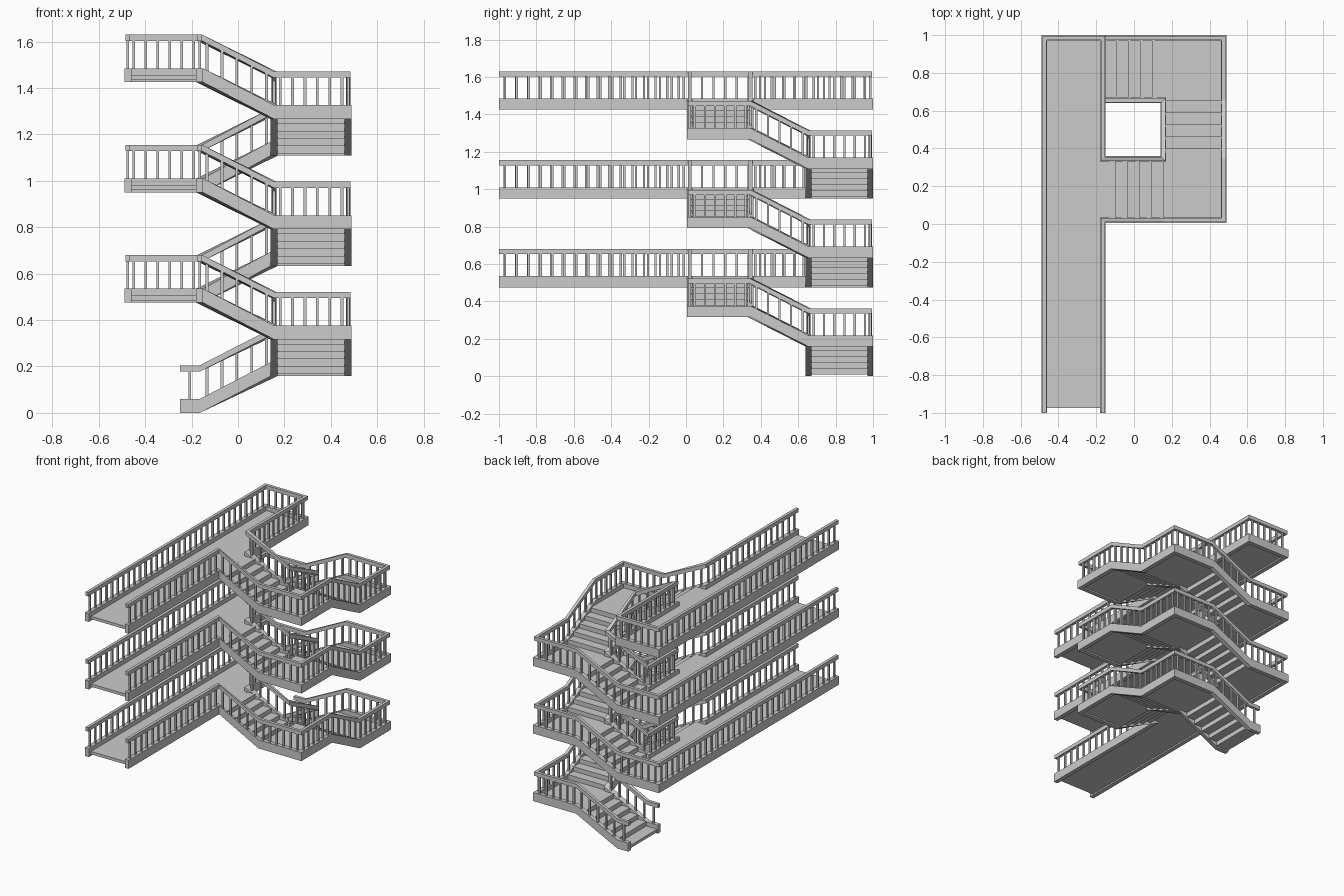
import bpy, bmesh
from mathutils import Vector

if "Cube" in bpy.data.objects:
    bpy.data.objects.remove(bpy.data.objects["Cube"])

FLOOR, RISE = 0.475, 0.1583        # storey height, rise of one flight
XL, XM, XR = -0.475, -0.165, 0.475  # walkway outer, walkway inner, landing outer
XI = 0.155                          # inner corner of landings
YB, YI, YJ, YF = 0.985, 0.655, 0.345, 0.02
DECK, THICK = 0.03, 0.02            # deck top above stringer base, slab thickness


def finish(bm, name):
    bmesh.ops.recalc_face_normals(bm, faces=bm.faces)
    me = bpy.data.meshes.new(name)
    bm.to_mesh(me)
    bm.free()
    ob = bpy.data.objects.new(name, me)
    bpy.context.collection.objects.link(ob)
    return ob


def add_box(bm, lo, hi):
    vs = [bm.verts.new((x, y, z)) for z in (lo[2], hi[2])
          for x, y in ((lo[0], lo[1]), (hi[0], lo[1]), (hi[0], hi[1]), (lo[0], hi[1]))]
    for f in ((0, 1, 2, 3), (4, 5, 6, 7), (0, 1, 5, 4), (1, 2, 6, 5), (2, 3, 7, 6), (3, 0, 4, 7)):
        bm.faces.new([vs[i] for i in f])


def sweep(path, width, z0, z1, name):
    """Upright rectangular section swept along a path with mitred corners."""
    pts = [Vector(p) for p in path]
    dirs = [(b - a).xy.normalized() for a, b in zip(pts, pts[1:])]
    bm = bmesh.new()
    rings = []
    for i, p in enumerate(pts):
        d0, d1 = dirs[max(i - 1, 0)], dirs[min(i, len(dirs) - 1)]
        n0, n1 = Vector((-d0.y, d0.x)), Vector((-d1.y, d1.x))
        m = (n0 + n1) / (1 + n0.dot(n1)) * width / 2
        rings.append([bm.verts.new((p.x + s * m.x, p.y + s * m.y, p.z + z))
                      for s, z in ((-1, z0), (1, z0), (1, z1), (-1, z1))])
    for a, b in zip(rings, rings[1:]):
        for k in range(4):
            bm.faces.new((a[k], a[(k + 1) % 4], b[(k + 1) % 4], b[k]))
    bm.faces.new(rings[0])
    bm.faces.new(rings[-1])
    finish(bm, name)


def balustrade(path, name):
    """Stringer, handrail and balusters along one path."""
    sweep(path, 0.03, 0.0, 0.06, name + "_stringer")
    sweep(path, 0.021, 0.178, 0.205, name + "_handrail")
    bm = bmesh.new()
    for a, b in zip(path, path[1:]):
        a, b = Vector(a), Vector(b)
        length = (b - a).xy.length
        n = max(1, round(length / 0.063))
        if a.z == b.z and 0.2 < length < 0.5:
            n += 1
        for i in range(n):
            p = a.lerp(b, (i + 0.5) / n)
            add_box(bm, (p.x - .006, p.y - .006, p.z + .05), (p.x + .006, p.y + .006, p.z + .187))
    finish(bm, name + "_balusters")


def slab(x0, x1, y0, y1, z, name):
    bm = bmesh.new()
    add_box(bm, (x0, y0, z + DECK - THICK), (x1, y1, z + DECK))
    finish(bm, name)


def flight(start, direction, across, z, name):
    """Folded five-step flight; direction is the climb, across spans the width."""
    n, run, rise, t = 5, 0.0635, RISE / 5, 0.012
    z += DECK
    top, low = [(0, z - THICK)], []
    for i in range(n):
        top += [(i * run, z + (i + 1) * rise), ((i + 1) * run, z + (i + 1) * rise)]
        low += [(i * run + t, z + i * rise - THICK), (i * run + t, z + (i + 1) * rise - THICK)]
    low.append((n * run, z + n * rise - THICK))
    prof = top + low[::-1]
    start, d, a = Vector((*start, 0)), Vector((*direction, 0)), Vector((*across, 0))
    bm = bmesh.new()
    face = bm.faces.new([bm.verts.new(start + d * s + Vector((0, 0, h))) for s, h in prof])
    ext = bmesh.ops.extrude_face_region(bm, geom=[face])
    bmesh.ops.translate(bm, vec=a, verts=[v for v in ext["geom"] if isinstance(v, bmesh.types.BMVert)])
    finish(bm, name)


# Three storeys of flights, landings, walkways and outer railings
inner = [(-0.25, YI, 0), (XM, YI, 0)]
for k in range(3):
    z = k * FLOOR
    z1, z2, z3 = z + RISE, z + 2 * RISE, z + FLOOR
    tag = f"_{k + 1}"
    flight((XM + .005, YI), (1, 0), (0, YB - YI), z, "back_flight" + tag)
    slab(XI, XR, YI, YB, z1, "back_landing" + tag)
    flight((XI, YI), (0, -1), (XR - XI, 0), z1, "side_flight" + tag)
    slab(XI, XR, YF, YJ, z2, "front_landing" + tag)
    flight((XI, YF), (-1, 0), (0, YJ - YF), z2, "front_flight" + tag)
    slab(XL, XM + .01, -0.975, YB, z3, "walkway_deck" + tag)

    begin = [(-0.25, YB, 0)] if k == 0 else [(XL, -1, z), (XL, YB, z)]
    balustrade(begin + [(XM, YB, z), (XI, YB, z1), (XR, YB, z1), (XR, YI, z1), (XR, YJ, z2),
                        (XR, YF, z2), (XI, YF, z2), (XM, YF, z3), (XM, -1, z3)],
               "outer_rail" + tag)
    inner += [(XI, YI, z1), (XI, YJ, z2), (XM, YJ, z3), (XM, YI, z3)]

# Entry pad at the foot of the stair
slab(-0.245, XM + .01, YI, YB, 0, "entry_pad")

# Continuous inner railing around the well
balustrade(inner, "inner_rail")

# Closing railing around the top walkway
top = 3 * FLOOR
balustrade([(XL, -1, top), (XL, YB, top), (XM, YB, top), (XM, YI, top)], "top_rail")
